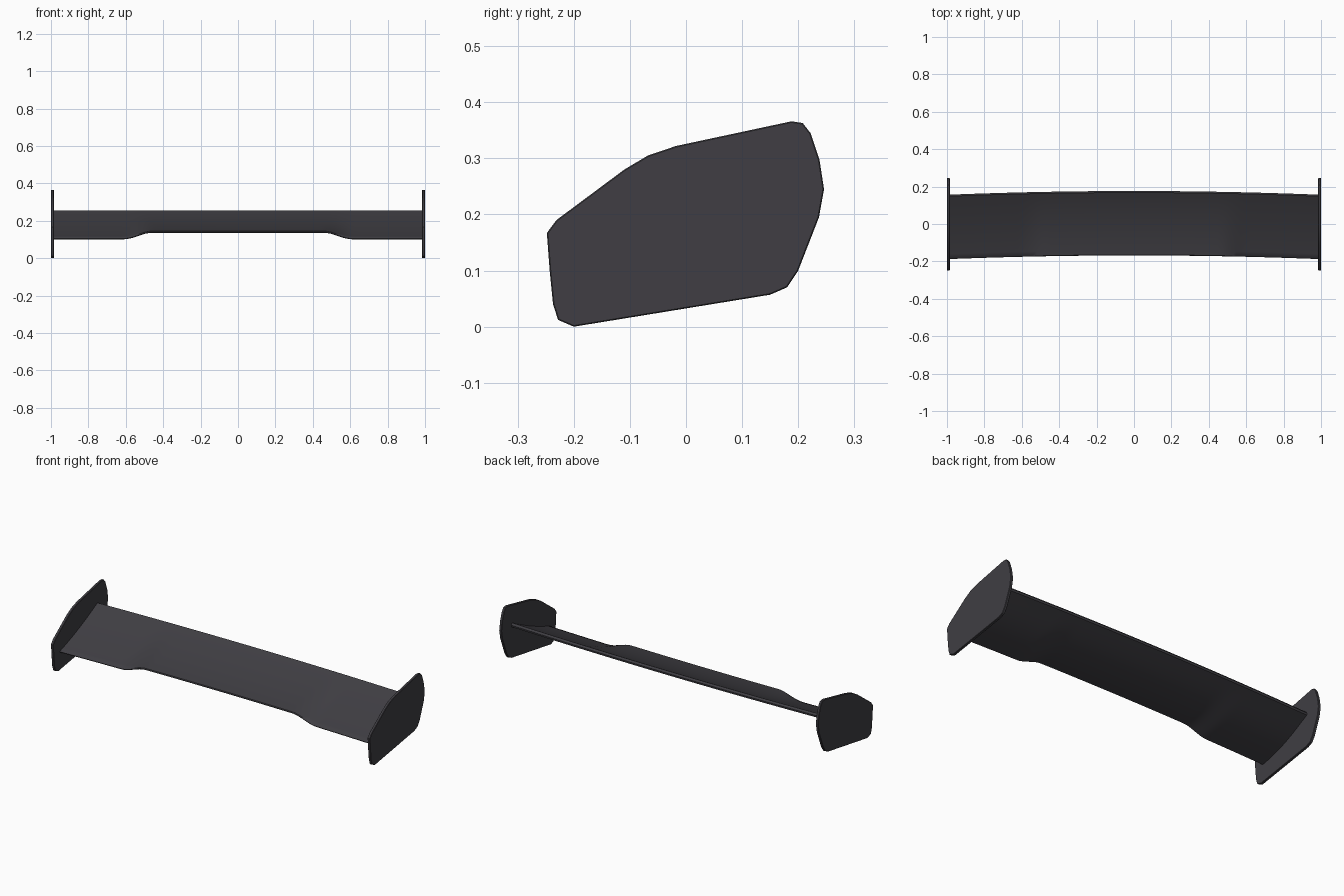
import bpy, bmesh, math

cube = bpy.data.objects.get("Cube")
if cube:
    bpy.data.objects.remove(cube)


def make_material(name, colour):
    mat = bpy.data.materials.new(name)
    mat.use_nodes = True
    mat.diffuse_color = colour
    mat.node_tree.nodes["Principled BSDF"].inputs["Base Color"].default_value = colour
    return mat


carbon = make_material("dark grey", (0.05, 0.048, 0.056, 1))


def finish(name, bm, angle=30):
    bmesh.ops.recalc_face_normals(bm, faces=bm.faces)
    mesh = bpy.data.meshes.new(name)
    bm.to_mesh(mesh)
    bm.free()
    mesh.materials.append(carbon)
    obj = bpy.data.objects.new(name, mesh)
    bpy.context.collection.objects.link(obj)
    bpy.ops.object.select_all(action="DESELECT")
    obj.select_set(True)
    bpy.context.view_layer.objects.active = obj
    bpy.ops.object.shade_smooth_by_angle(angle=math.radians(angle))
    return obj


# Upright end plates: one outline extruded across x, with softened rims
OUTLINE = [(-0.2, 0), (-0.228, 0.012), (-0.237, 0.04), (-0.243, 0.1),
           (-0.248, 0.167), (-0.231, 0.19), (-0.11, 0.28), (-0.068, 0.305),
           (-0.018, 0.322), (0.188, 0.366), (0.208, 0.363), (0.222, 0.345),
           (0.238, 0.297), (0.246, 0.245), (0.237, 0.195), (0.2, 0.1),
           (0.18, 0.07), (0.15, 0.057)]
PLATE = 0.015


def end_plate(name, x):
    bm = bmesh.new()
    face = bm.faces.new([bm.verts.new((x, y, z)) for y, z in OUTLINE])
    ext = bmesh.ops.extrude_face_region(bm, geom=[face])
    verts = [g for g in ext["geom"] if isinstance(g, bmesh.types.BMVert)]
    bmesh.ops.translate(bm, verts=verts, vec=(PLATE, 0, 0))
    obj = finish(name, bm)
    bevel = obj.modifiers.new("soft_rim", "BEVEL")
    bevel.width = 0.002
    bevel.segments = 1
    bevel.limit_method = "ANGLE"
    bevel.angle_limit = math.radians(60)


end_plate("left_end_plate", 1 - PLATE)
end_plate("right_end_plate", -1)


# Wing: cambered section lofted along a gently swept span
def smooth(a, b, v):
    t = min(max((v - a) / (b - a), 0), 1)
    return t * t * (3 - 2 * t)


def top_point(x, t):
    sweep = 0.02 * x * x
    y = -0.165 - sweep + 0.333 * t
    z = 0.11 + 0.145 * (0.75 * t + 0.25 * t * t)
    # the middle of the leading edge is lifted
    lift = 0.035 * (1 - smooth(0.46, 0.61, abs(x)))
    return y, z + lift * (1 - t) ** 1.5


def section(x, steps=14):
    ts = [i / steps for i in range(steps + 1)]
    top, low = [], []
    for t in ts:
        y, z = top_point(x, t)
        thick = 0.009 + 0.014 * math.sin(math.pi * t) + 0.012 * t ** 4
        top.append((x, y, z))
        low.append((x, y + 0.3 * thick * t, z - thick))
    # rounded nose and tail
    (_, y0, z0), (_, y1, z1) = top[0], low[0]
    nose = (x, y0 - 0.003, (z0 + z1) / 2)
    (_, y2, z2), (_, y3, z3) = top[-1], low[-1]
    tail = (x, max(y2, y3) + 0.002, (z2 + z3) / 2)
    return top + [tail] + low[::-1] + [nose]


bm = bmesh.new()
SPAN = 1 - PLATE / 2
rows = []
for i in range(81):
    x = SPAN * (i / 40 - 1)
    rows.append([bm.verts.new(p) for p in section(x)])
for a, b in zip(rows, rows[1:]):
    for j in range(len(a)):
        k = (j + 1) % len(a)
        bm.faces.new((a[j], a[k], b[k], b[j]))
bm.faces.new(rows[0])
bm.faces.new(rows[-1])
finish("wing_blade", bm, 40)
